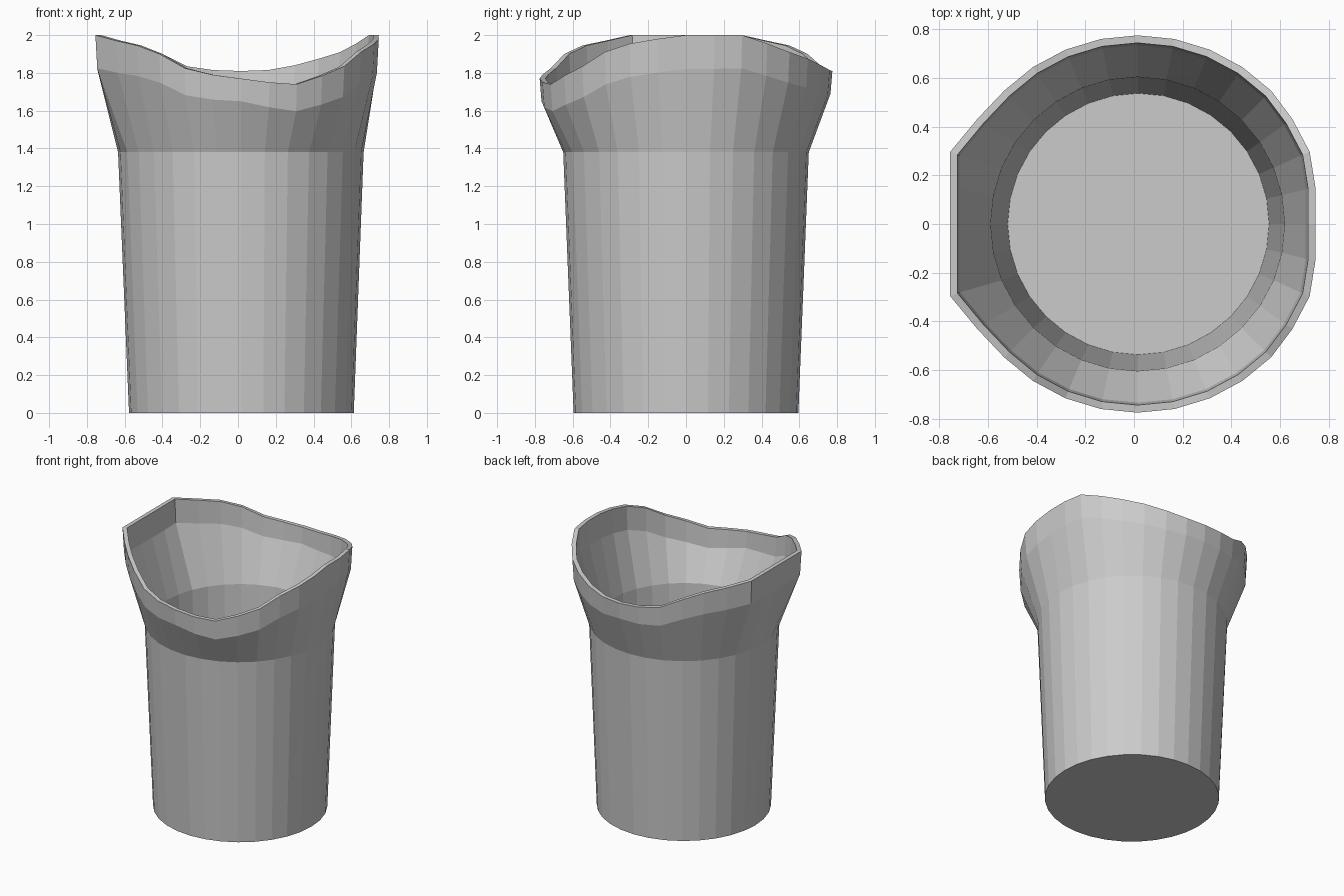
import bpy, bmesh
from math import sin, cos, radians

if "Cube" in bpy.data.objects:
    bpy.data.objects.remove(bpy.data.objects["Cube"])

SIDES = 32
STEP = 360 / SIDES

# wavy rim heights, counter-clockwise from +x
RIM_Z = [2.00, 2.00, 2.00, 1.955, 1.91, 1.875, 1.84, 1.815,
         1.81, 1.815, 1.835, 1.90, 1.945, 1.97, 2.00, 2.00,
         2.00, 2.00, 2.00, 1.97, 1.945, 1.90, 1.825, 1.79,
         1.77, 1.75, 1.74, 1.785, 1.835, 1.91, 1.955, 1.98]


def circle(r, cx, z):
    return [(cx + r * cos(radians(i * STEP)), r * sin(radians(i * STEP)), z)
            for i in range(SIDES)]


def lip(r, inset, drop):
    """Flared ring: flat on the left side, slightly squashed on the right."""
    pts = []
    for i in range(SIDES):
        a = radians(i * STEP)
        x = min(0.015 + r * cos(a), r - 0.02)
        if 14 <= i <= 18:
            x = 0.02 - r
        elif i in (13, 19):
            x -= 0.015
        if x > 0.6:
            x -= 0.01 * cos(a)
        y = r * sin(a)
        k = 1 - inset / r
        z = RIM_Z[i] - drop * (0.12 + 0.06 * abs(cos(a)))
        pts.append((x * k, y * k, z))
    return pts


# outside from base to rim, then down the inside to the floor
profile = [circle(0.595, 0.018, 0.0),
           circle(0.65, 0.015, 1.38),
           lip(0.765, 0.0, 1),
           lip(0.775, 0.0, 0),
           lip(0.775, 0.031, 0),
           lip(0.765, 0.031, 1),
           circle(0.604, 0.015, 1.385),
           circle(0.537, 0.018, 0.05)]

bm = bmesh.new()
rings = [[bm.verts.new(p) for p in ring] for ring in profile]
for lo, hi in zip(rings, rings[1:]):
    for i in range(SIDES):
        j = (i + 1) % SIDES
        bm.faces.new((lo[i], lo[j], hi[j], hi[i]))
bm.faces.new(rings[0][::-1])   # underside
bm.faces.new(rings[-1])        # inner floor
bmesh.ops.recalc_face_normals(bm, faces=bm.faces)

mesh = bpy.data.meshes.new("flared_cup")
bm.to_mesh(mesh)
bm.free()
cup = bpy.data.objects.new("flared_cup", mesh)
bpy.context.collection.objects.link(cup)
